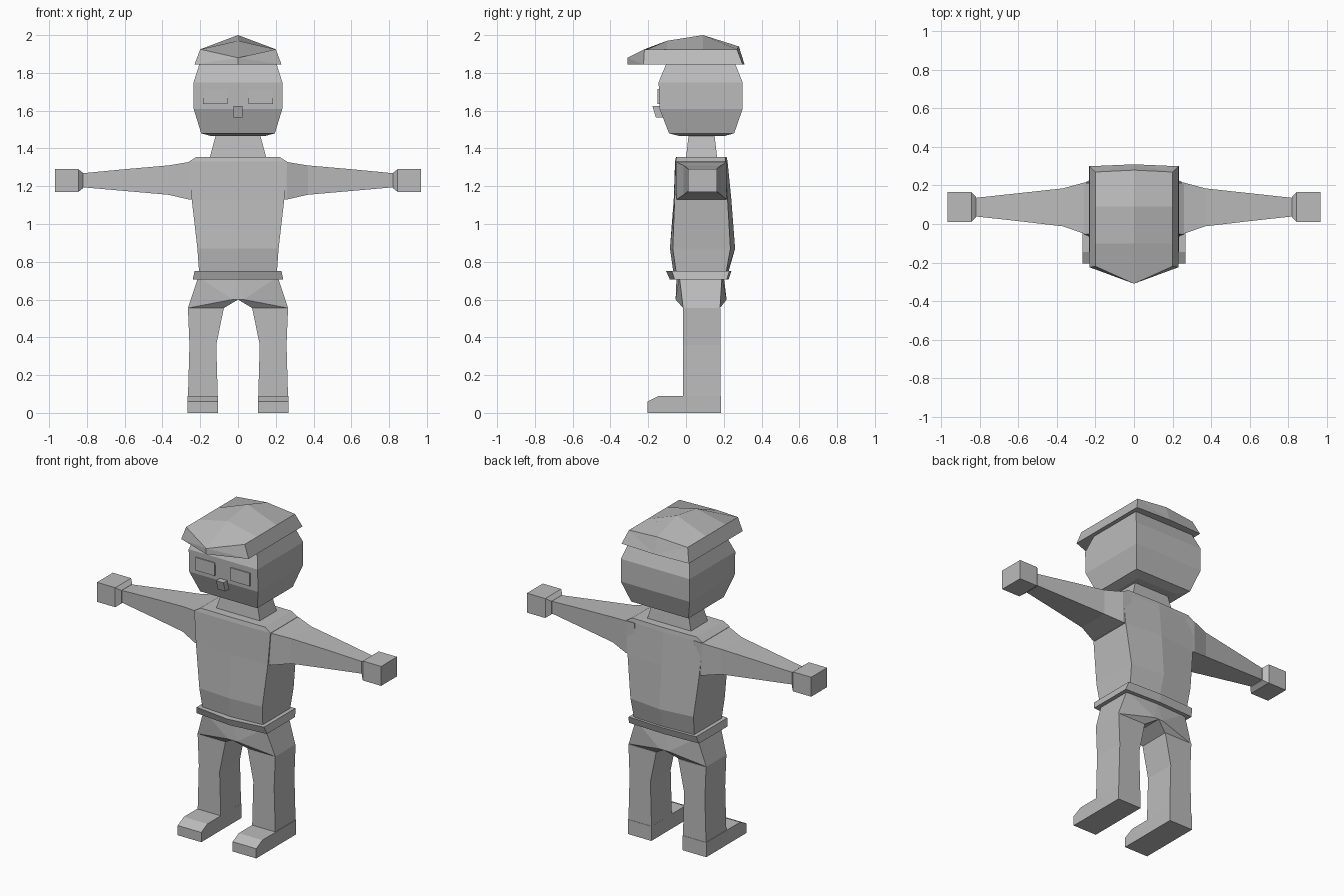
import bpy
import bmesh
from mathutils import Vector

# Remove the default object
default = bpy.data.objects.get("Cube")
if default:
    bpy.data.objects.remove(default, do_unlink=True)

# One plain material for the whole figure
grey = bpy.data.materials.new("plain_grey")
grey.use_nodes = True
GREY_COLOUR = (0.5, 0.5, 0.5, 1)
grey.diffuse_color = GREY_COLOUR
grey.node_tree.nodes["Principled BSDF"].inputs["Base Color"].default_value = GREY_COLOUR


def finish(name, bm):
    """Turn a bmesh into a flat shaded object."""
    bmesh.ops.recalc_face_normals(bm, faces=bm.faces)
    mesh = bpy.data.meshes.new(name)
    bm.to_mesh(mesh)
    bm.free()
    mesh.materials.append(grey)
    obj = bpy.data.objects.new(name, mesh)
    bpy.context.scene.collection.objects.link(obj)
    return obj


def loft(name, rings):
    """Skin a row of rings that have equal point counts and cap both ends."""
    bm = bmesh.new()
    loops = [[bm.verts.new(point) for point in ring] for ring in rings]
    for lower, upper in zip(loops, loops[1:]):
        count = len(lower)
        for i in range(count):
            j = (i + 1) % count
            bm.faces.new((lower[i], lower[j], upper[j], upper[i]))
    caps = [bm.faces.new(loops[0]), bm.faces.new(loops[-1])]
    bmesh.ops.triangulate(bm, faces=caps)
    return finish(name, bm)


def hull(name, points):
    """Wrap a convex solid around a few points."""
    bm = bmesh.new()
    for point in points:
        bm.verts.new(point)
    bmesh.ops.convex_hull(bm, input=bm.verts)
    bmesh.ops.dissolve_limit(bm, angle_limit=0.01, verts=bm.verts, edges=bm.edges)
    return finish(name, bm)


def flat_ring(z, x0, x1, front, back):
    """Four-sided horizontal ring."""
    return [(x0, front, z), (x1, front, z), (x1, back, z), (x0, back, z)]


def body_ring(z, half, front, back, mid_front, mid_back):
    """Six-sided horizontal ring with a ridge in front and behind."""
    return [(-half, front, z), (0, mid_front, z), (half, front, z),
            (half, back, z), (0, mid_back, z), (-half, back, z)]


def arm_ring(side, x, front, back, low, high):
    """Four-sided upright ring across the arm."""
    return [(side * x, front, low), (side * x, back, low),
            (side * x, back, high), (side * x, front, high)]


def box(name, x0, x1, front, back, low, high):
    return loft(name, [flat_ring(z, x0, x1, front, back) for z in (low, high)])


# Torso with a ridged front and back
loft("torso", [
    body_ring(0.73, 0.205, -0.05, 0.21, -0.065, 0.22),
    body_ring(0.87, 0.215, -0.07, 0.235, -0.085, 0.26),
    body_ring(1.13, 0.245, -0.06, 0.22, -0.065, 0.24),
    body_ring(1.33, 0.26, -0.055, 0.21, -0.058, 0.22),
    body_ring(1.355, 0.22, -0.05, 0.21, -0.053, 0.215),
])

# Belt
loft("belt", [
    body_ring(0.705, 0.24, -0.06, 0.215, -0.085, 0.225),
    body_ring(0.75, 0.23, -0.075, 0.23, -0.105, 0.24),
])

# Neck
loft("neck", [
    flat_ring(1.35, -0.15, 0.15, 0, 0.165),
    flat_ring(1.48, -0.115, 0.115, 0.015, 0.15),
])

# Head
head_levels = [
    (1.465, 0.14, -0.03, 0.2),
    (1.48, 0.195, -0.09, 0.255),
    (1.61, 0.235, -0.14, 0.3),
    (1.75, 0.235, -0.145, 0.3),
    (1.86, 0.2, -0.1, 0.255),
]
loft("head", [flat_ring(z, -w, w, front, back) for z, w, front, back in head_levels])

# Nose, tipped forward at its foot
loft("nose", [
    flat_ring(1.565, -0.025, 0.025, -0.16, -0.12),
    flat_ring(1.625, -0.025, 0.025, -0.178, -0.13),
])


def cap_ring(low_y, top_y, mid_low_y, mid_top_y, peak):
    """Upright ring across the cap, with sloping rims and a middle ridge."""
    rim, crown, low, shoulder = 0.23, 0.2, 1.845, 1.925
    return [(-rim, low_y, low), (-crown, top_y, shoulder), (0, mid_top_y, peak),
            (crown, top_y, shoulder), (rim, low_y, low), (0, mid_low_y, low)]


# Cap with a pointed visor
loft("cap", [
    cap_ring(-0.225, -0.22, -0.31, -0.31, 1.88),
    cap_ring(-0.1, -0.1, -0.1, -0.1, 1.97),
    cap_ring(0.09, 0.09, 0.09, 0.09, 2),
    cap_ring(0.3, 0.27, 0.31, 0.28, 1.94),
])

# Paired parts on both sides
for side, label in ((1, "left"), (-1, "right")):
    # Eye plate
    inner, outer = sorted((side * 0.055, side * 0.185))
    box(label + "_eye", inner, outer, -0.15, -0.141, 1.635, 1.715)

    # Arm tapering to the wrist
    loft(label + "_arm", [
        arm_ring(side, 0.2, -0.055, 0.215, 1.13, 1.33),
        arm_ring(side, 0.26, -0.05, 0.215, 1.13, 1.328),
        arm_ring(side, 0.37, -0.012, 0.185, 1.155, 1.31),
        arm_ring(side, 0.6, 0.015, 0.16, 1.175, 1.29),
        arm_ring(side, 0.83, 0.04, 0.135, 1.195, 1.268),
    ])

    # Blocky hand with a bevelled wrist
    loft(label + "_hand", [
        arm_ring(side, 0.82, 0.035, 0.14, 1.19, 1.27),
        arm_ring(side, 0.845, 0.01, 0.165, 1.17, 1.29),
        arm_ring(side, 0.97, 0.01, 0.165, 1.17, 1.29),
    ])

    # Half of the hips
    hips = [(0, -0.055, 0.6), (0, 0.215, 0.6), (0.03, -0.055, 0.6), (0.03, 0.215, 0.6),
            (0, -0.05, 0.72), (0, 0.2, 0.72), (0.21, -0.035, 0.72), (0.21, 0.19, 0.72)]
    for x in (0.075, 0.265):
        hips += [(x, -0.015, 0.555), (x, 0.18, 0.555)]
    hull(label + "_hip", [Vector((side * x, y, z)) for x, y, z in hips])

    # Leg
    leg_levels = [(0.555, 0.075, 0.265), (0.36, 0.115, 0.257), (0.08, 0.107, 0.265)]
    loft(label + "_leg", [
        flat_ring(z, side * x0, side * x1, -0.015, 0.183) for z, x0, x1 in leg_levels
    ])

    # Foot with a sloping toe
    profile = [(-0.205, 0), (-0.205, 0.06), (-0.145, 0.09), (0.185, 0.09), (0.185, 0)]
    loft(label + "_foot", [
        [(side * x, y, z) for y, z in profile] for x in (0.107, 0.268)
    ])
